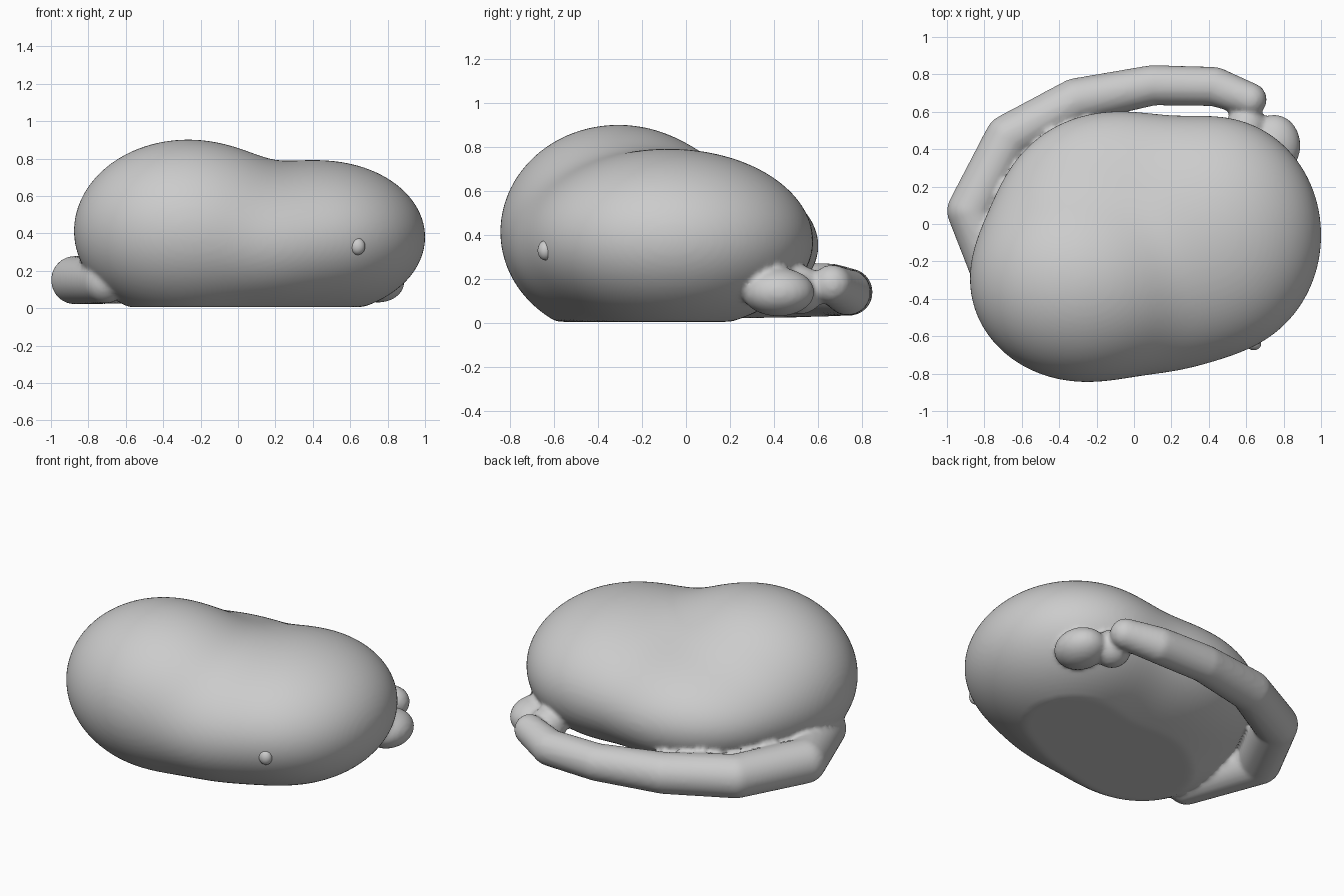
import bpy, bmesh, math
from mathutils import Vector

if "Cube" in bpy.data.objects:
    bpy.data.objects.remove(bpy.data.objects["Cube"])

# Soft body: blended ellipsoids (centre, radii)
LOBES = [((-0.27, -0.31, 0.42), (0.60, 0.53, 0.48)),
         ((0.45, -0.06, 0.38), (0.55, 0.62, 0.405)),
         ((-0.11, 0.05, 0.35), (0.60, 0.545, 0.33)),
         ((0.15, -0.32, 0.33), (0.42, 0.42, 0.31))]
CORE = Vector((0.05, -0.12, 0.35))
FLOOR = 0.005


def field(p):
    total = 0.0
    for c, r in LOBES:
        q = math.sqrt(sum(((p[i] - c[i]) / r[i]) ** 2 for i in range(3)))
        total += math.exp(-6 * (q - 1))
    return total


def make_object(name, bm):
    mesh = bpy.data.meshes.new(name)
    bm.to_mesh(mesh)
    bm.free()
    ob = bpy.data.objects.new(name, mesh)
    bpy.context.collection.objects.link(ob)
    return ob


def make_body():
    # Push a sphere out to the blended surface, stopping at the flat base
    bm = bmesh.new()
    bmesh.ops.create_icosphere(bm, subdivisions=6, radius=1)
    for v in bm.verts:
        d = v.co.normalized()
        lo, hi = 0.0, 2.0
        for _ in range(16):
            mid = (lo + hi) / 2
            if field(CORE + d * mid) > 1:
                lo = mid
            else:
                hi = mid
        if d.z < 0:
            lo = min(lo, (FLOOR - CORE.z) / d.z)
        v.co = CORE + d * lo
    return make_object("body", bm)


def ball(name, centre, radii):
    bm = bmesh.new()
    bmesh.ops.create_uvsphere(bm, u_segments=32, v_segments=20, radius=1)
    for v in bm.verts:
        v.co = Vector(centre) + v.co * Vector(radii)[0] if len(set(radii)) == 1 \
            else Vector([c + p * r for c, p, r in zip(centre, v.co, radii)])
    return make_object(name, bm)


# Tail: straight segments with round ends (x, y, z, radius)
TAIL = [(-0.71, -0.38, 0.14, 0.115), (-0.87, 0.07, 0.15, 0.13),
        (-0.67, 0.46, 0.15, 0.127), (-0.31, 0.66, 0.15, 0.12),
        (0.10, 0.742, 0.14, 0.108), (0.43, 0.735, 0.14, 0.105),
        (0.62, 0.665, 0.175, 0.09)]


def make_tail():
    parts = [ball("tail_joint", p[:3], (p[3],) * 3) for p in TAIL]
    for a, b in zip(TAIL, TAIL[1:]):
        va, vb = Vector(a[:3]), Vector(b[:3])
        bm = bmesh.new()
        bmesh.ops.create_cone(bm, cap_ends=True, segments=32, radius1=a[3],
                              radius2=b[3], depth=(vb - va).length)
        rot = (vb - va).to_track_quat('Z', 'Y')
        for v in bm.verts:
            v.co = rot @ v.co + (va + vb) / 2
        parts.append(make_object("tail_segment", bm))
    return parts


body = make_body()
parts = [body] + make_tail()
# Tucked feet beside the tail tip
parts.append(ball("back_foot", (0.75, 0.42, 0.14), (0.14, 0.165, 0.11)))
parts.append(ball("inner_foot", (0.60, 0.52, 0.15), (0.11, 0.11, 0.11)))

# Fuse the parts into one soft skin
bpy.ops.object.select_all(action='DESELECT')
for ob in parts:
    ob.select_set(True)
bpy.context.view_layer.objects.active = body
bpy.ops.object.join()
remesh = body.modifiers.new("fuse", 'REMESH')
remesh.mode = 'VOXEL'
remesh.voxel_size = 0.015
soften = body.modifiers.new("soften", 'SMOOTH')
soften.factor = 0.5
soften.iterations = 5
body.name = "curled_body"

# Small eye
eye = ball("eye", (0.64, -0.64, 0.33), (0.04, 0.035, 0.045))

for ob in (body, eye):
    bpy.ops.object.select_all(action='DESELECT')
    ob.select_set(True)
    bpy.context.view_layer.objects.active = ob
    for m in list(ob.modifiers):
        bpy.ops.object.modifier_apply(modifier=m.name)
    bpy.ops.object.shade_smooth_by_angle(angle=math.radians(50))
